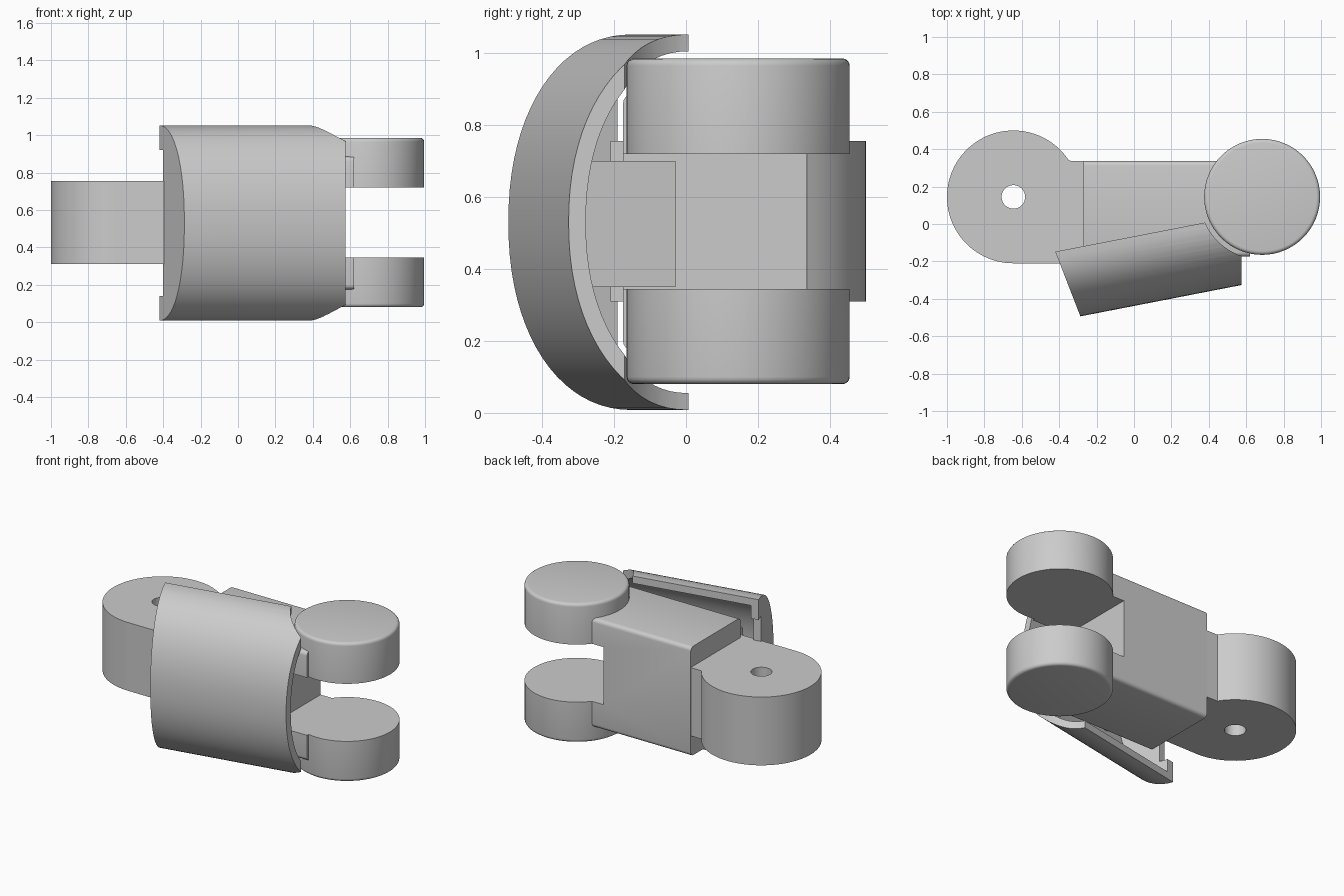
import bpy, bmesh
from math import sin, cos, radians, pi
from mathutils import Vector

old = bpy.data.objects.get("Cube")
if old:
    bpy.data.objects.remove(old, do_unlink=True)

grey = bpy.data.materials.new("plain grey")
grey.use_nodes = True
color = (0.6, 0.6, 0.6, 1)
grey.diffuse_color = color
grey.node_tree.nodes["Principled BSDF"].inputs["Base Color"].default_value = color


def solid(name, lower, upper, helper=False):
    """Closed solid between two matching point loops."""
    bm = bmesh.new()
    a = [bm.verts.new(p) for p in lower]
    b = [bm.verts.new(p) for p in upper]
    n = len(a)
    bm.faces.new(a)
    bm.faces.new(b)
    for i in range(n):
        j = (i + 1) % n
        bm.faces.new((a[i], a[j], b[j], b[i]))
    bmesh.ops.recalc_face_normals(bm, faces=bm.faces)
    mesh = bpy.data.meshes.new(name)
    bm.to_mesh(mesh)
    bm.free()
    mesh.materials.append(grey)
    ob = bpy.data.objects.new(name, mesh)
    bpy.context.collection.objects.link(ob)
    ob.hide_render = helper
    return ob


def prism(name, outline, z0, z1, helper=False):
    return solid(name, [(x, y, z0) for x, y in outline],
                 [(x, y, z1) for x, y in outline], helper)


def arc(cx, cy, r, start=0, end=360, n=64):
    steps = n if end - start == 360 else n - 1
    angles = [radians(start + (end - start) * i / steps) for i in range(n)]
    return [(cx + r * cos(t), cy + r * sin(t)) for t in angles]


def rect(x0, x1, y0, y1):
    return [(x0, y0), (x1, y0), (x1, y1), (x0, y1)]


def bevel_edges(ob, rule, width):
    """Round the edges whose two end points satisfy the rule."""
    bm = bmesh.new()
    bm.from_mesh(ob.data)
    edges = [e for e in bm.edges if rule(*[v.co for v in e.verts])]
    bmesh.ops.bevel(bm, geom=edges, offset=width, segments=4, profile=0.5,
                    affect='EDGES')
    bm.to_mesh(ob.data)
    bm.free()


def cut(ob, cutter):
    mod = ob.modifiers.new("cut", 'BOOLEAN')
    mod.operation = 'DIFFERENCE'
    mod.solver = 'EXACT'
    mod.object = cutter
    bpy.context.view_layer.objects.active = ob
    bpy.ops.object.modifier_apply(modifier=mod.name)
    bpy.data.objects.remove(cutter, do_unlink=True)


MID = 0.53
PIN = (0.685, 0.145)

# Hinge tang with its pin hole
tang = prism("hinge_tang", arc(-0.645, 0.145, 0.355, 33, 270)
             + [(-0.2, -0.21), (-0.2, 0.335)], 0.31, 0.755)
cut(tang, prism("hole_cutter", arc(-0.645, 0.145, 0.063, n=32), 0, 1, True))

# Main block, notched at one end into two fork arms
block = prism("main_block", rect(-0.27, 0.62, -0.175, 0.337), 0.175, 0.885)
bevel_edges(block, lambda a, b: abs(a.x - b.x) > 0.5, 0.025)
cut(block, prism("notch_cutter", rect(0.36, 1, -1, 1), 0.345, 0.72, True))

# Fork discs, rounded on their outer rims
discs = []
for name, z0, z1, rim in (("upper_fork_disc", 0.72, 0.985, 0.985),
                          ("lower_fork_disc", 0.08, 0.345, 0.08)):
    disc = prism(name, arc(*PIN, 0.31), z0, z1)
    bevel_edges(disc, lambda a, b: abs(a.z - rim) < 1e-4 and abs(b.z - rim) < 1e-4, 0.02)
    discs.append(disc)

# Curved guard: u runs along it, v points outward
TILT = radians(11)
U = Vector((cos(TILT), sin(TILT), 0))
V = Vector((sin(TILT), -cos(TILT), 0))


def place(u, v, z):
    return U * u + V * v + Vector((0, 0, z))


def bow(depth, half, root):
    """Rounded guard section as (v, z), open side at the root."""
    pts = []
    for i in range(41):
        t = -pi / 2 + pi * i / 40
        s = 1 if t > 0 else -1
        pts.append((0.065 + depth * max(cos(t), 0) ** 0.93,
                    MID + s * half * abs(sin(t)) ** 0.93))
    return [(root, pts[0][1])] + pts + [(root, pts[-1][1])] if root < 0.06 else pts


def left_end(v):
    return -0.453 + 0.18 * v


def right_end(v):
    return (0.575 - V.x * v) / U.x


outer = bow(0.365, 0.522, 0.065)
inner = bow(0.318, 0.475, -0.2)
guard = solid("curved_guard", [place(left_end(v), v, z) for v, z in outer],
              [place(right_end(v), v, z) for v, z in outer])
cut(guard, solid("cavity_cutter", [place(left_end(v) + 0.05, v, z) for v, z in inner],
                 [place(0.9, v, z) for v, z in inner], True))
cut(guard, prism("clearance_cutter", arc(*PIN, 0.335, n=96), -0.5, 1.5, True))
rim_box = [place(u, v, 0).xy for u, v in rect(-0.6, -0.35, -0.2, 0.12)]
cut(guard, prism("rim_cutter", rim_box, 0.14, 0.92, True))

# Bracket joining the guard to the block
mount = [place(u, v, 0).xy for u, v in rect(-0.2, 0.36, 0.1, 0.4)]
bracket = prism("guard_bracket", mount, 0.35, 0.7)

for ob in [tang, block, guard, bracket] + discs:
    bpy.ops.object.select_all(action='DESELECT')
    ob.select_set(True)
    bpy.context.view_layer.objects.active = ob
    bpy.ops.object.shade_smooth_by_angle(angle=radians(30))
